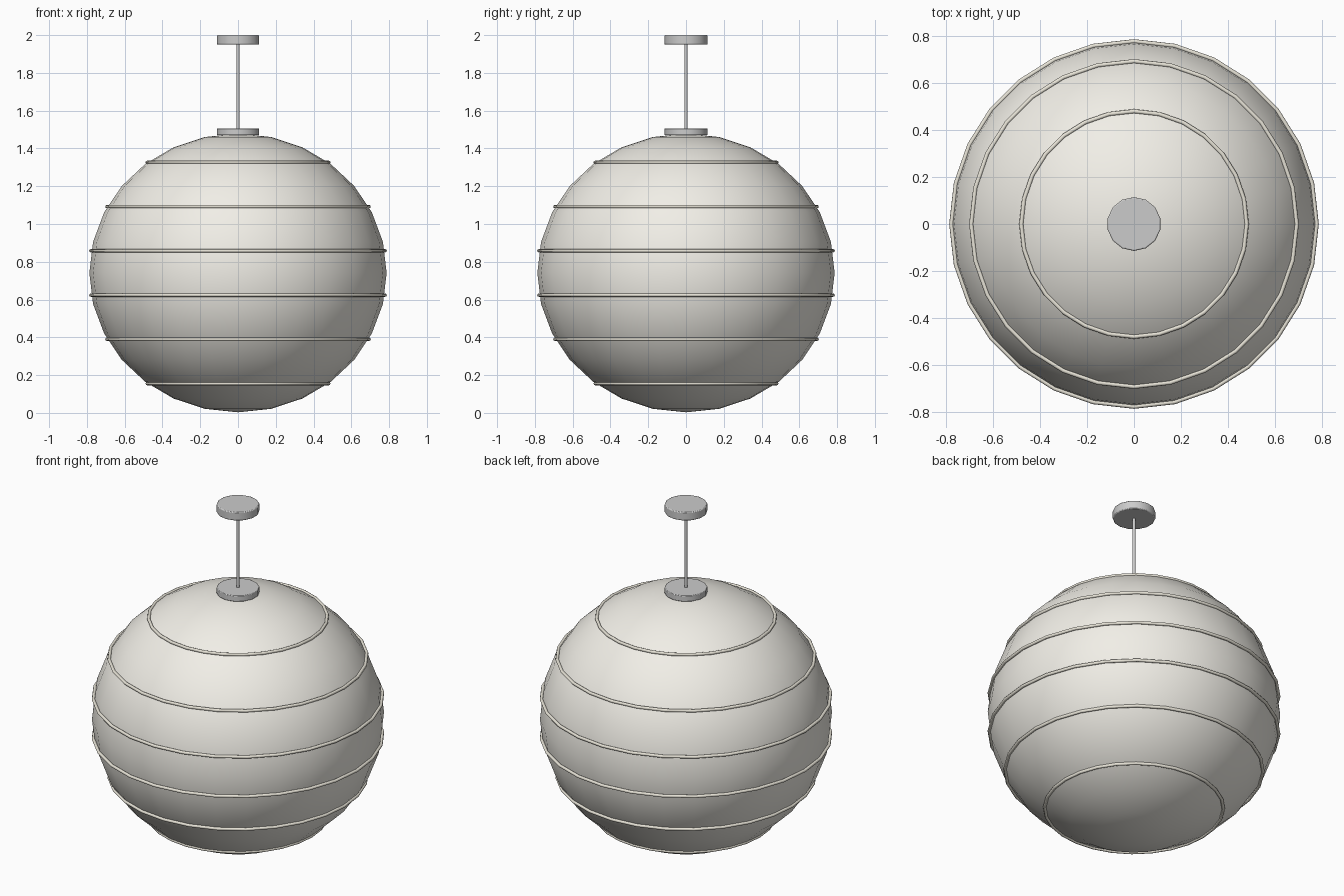
import bpy, math

if "Cube" in bpy.data.objects:
    bpy.data.objects.remove(bpy.data.objects["Cube"])

SIDES = 28
CENTRE, RX, RZ = 0.741, 0.787, 0.738


def material(name, rgb):
    m = bpy.data.materials.new(name)
    m.diffuse_color = (*rgb, 1)
    m.use_nodes = True
    m.node_tree.nodes["Principled BSDF"].inputs["Base Color"].default_value = m.diffuse_color
    return m


def finish(name, mat=None, angle=60):
    ob = bpy.context.object
    ob.name = name
    if mat:
        ob.data.materials.append(mat)
    bpy.ops.object.shade_smooth_by_angle(angle=math.radians(angle))
    return ob


def disc(name, radius, z0, z1, sides, bevel=0.0):
    bpy.ops.mesh.primitive_cylinder_add(vertices=sides, radius=radius, depth=z1 - z0,
                                        location=(0, 0, (z0 + z1) / 2))
    ob = finish(name)
    if bevel:
        mod = ob.modifiers.new("soft_edge", 'BEVEL')
        mod.width = bevel
        mod.segments = 2
        mod.limit_method = 'ANGLE'
        mod.angle_limit = math.radians(60)
    return ob


paper = material("paper", (0.88, 0.86, 0.80))
rib_mat = material("rib", (0.80, 0.77, 0.68))

# Paper globe, slightly flattened
bpy.ops.mesh.primitive_uv_sphere_add(segments=SIDES, ring_count=SIDES // 2, radius=1,
                                     location=(0, 0, CENTRE))
bpy.context.object.scale = (RX, RX, RZ)
bpy.ops.object.transform_apply(location=False, rotation=False, scale=True)
finish("paper_shade", paper)

# Six horizontal ribs around the globe
for i in range(6):
    dz = (i - 2.5) * 0.2343
    r = RX * math.sqrt(1 - (dz / RZ) ** 2)
    bpy.ops.mesh.primitive_torus_add(major_segments=SIDES, minor_segments=8,
                                     major_radius=r + 0.002, minor_radius=0.009,
                                     location=(0, 0, CENTRE + dz))
    finish(f"rib_{i + 1}", rib_mat)

# Ceiling fitting, stem and collar
disc("ceiling_canopy", 0.115, 1.95, 2.0, 14, 0.005)
disc("stem", 0.009, 1.49, 1.96, 10)
disc("shade_collar", 0.115, 1.47, 1.505, 14, 0.003)
